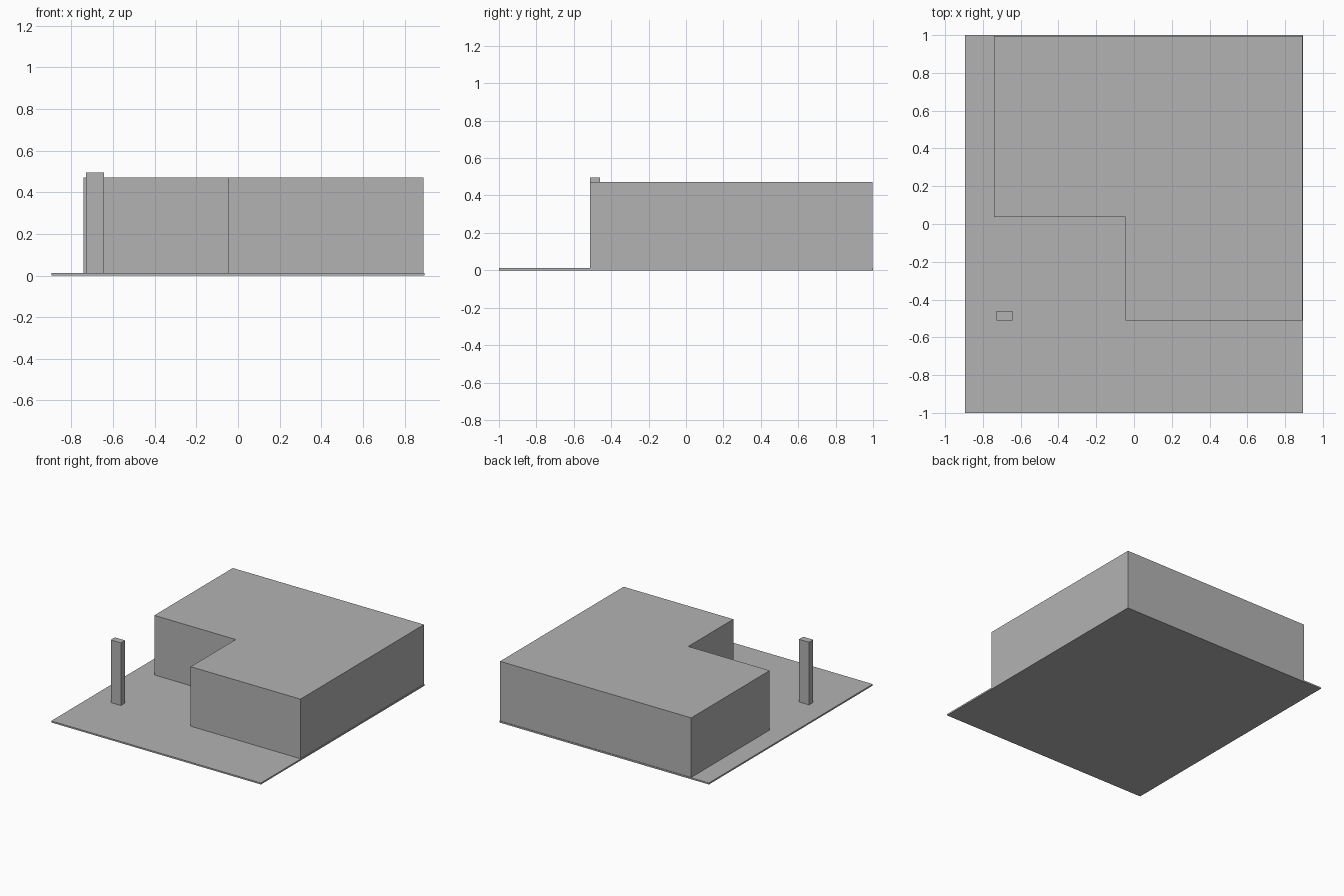
import bpy
import bmesh

cube = bpy.data.objects.get("Cube")
if cube:
    bpy.data.objects.remove(cube, do_unlink=True)

# Single flat grey
grey = bpy.data.materials.new("plain_grey")
grey.use_nodes = True
colour = (0.45, 0.45, 0.45, 1)
grey.diffuse_color = colour
grey.node_tree.nodes["Principled BSDF"].inputs["Base Color"].default_value = colour


def prism(name, outline, bottom, top):
    """Extrude a plan outline between two heights."""
    bm = bmesh.new()
    base = bm.faces.new([bm.verts.new((x, y, bottom)) for x, y in outline])
    raised = bmesh.ops.extrude_face_region(bm, geom=[base], use_keep_orig=True)["geom"]
    for v in raised:
        if isinstance(v, bmesh.types.BMVert):
            v.co.z = top
    bmesh.ops.recalc_face_normals(bm, faces=bm.faces)
    mesh = bpy.data.meshes.new(name)
    bm.to_mesh(mesh)
    bm.free()
    mesh.materials.append(grey)
    obj = bpy.data.objects.new(name, mesh)
    bpy.context.collection.objects.link(obj)
    return obj


def rectangle(x0, x1, y0, y1):
    return [(x0, y0), (x1, y0), (x1, y1), (x0, y1)]


GROUND = 0.012

# Thin ground slab
prism("ground_slab", rectangle(-0.896, 0.896, -1, 1), 0, GROUND)

# L-shaped building block with a notch at the front right
left, right, front, back = 0.892, -0.742, -0.512, 0.996
notch_x, notch_y = -0.046, 0.038
prism("building_block",
      [(left, back), (right, back), (right, notch_y),
       (notch_x, notch_y), (notch_x, front), (left, front)],
      GROUND, 0.472)

# Free-standing pillar in the notch
prism("pillar", rectangle(-0.729, -0.643, -0.512, -0.461), GROUND, 0.496)
